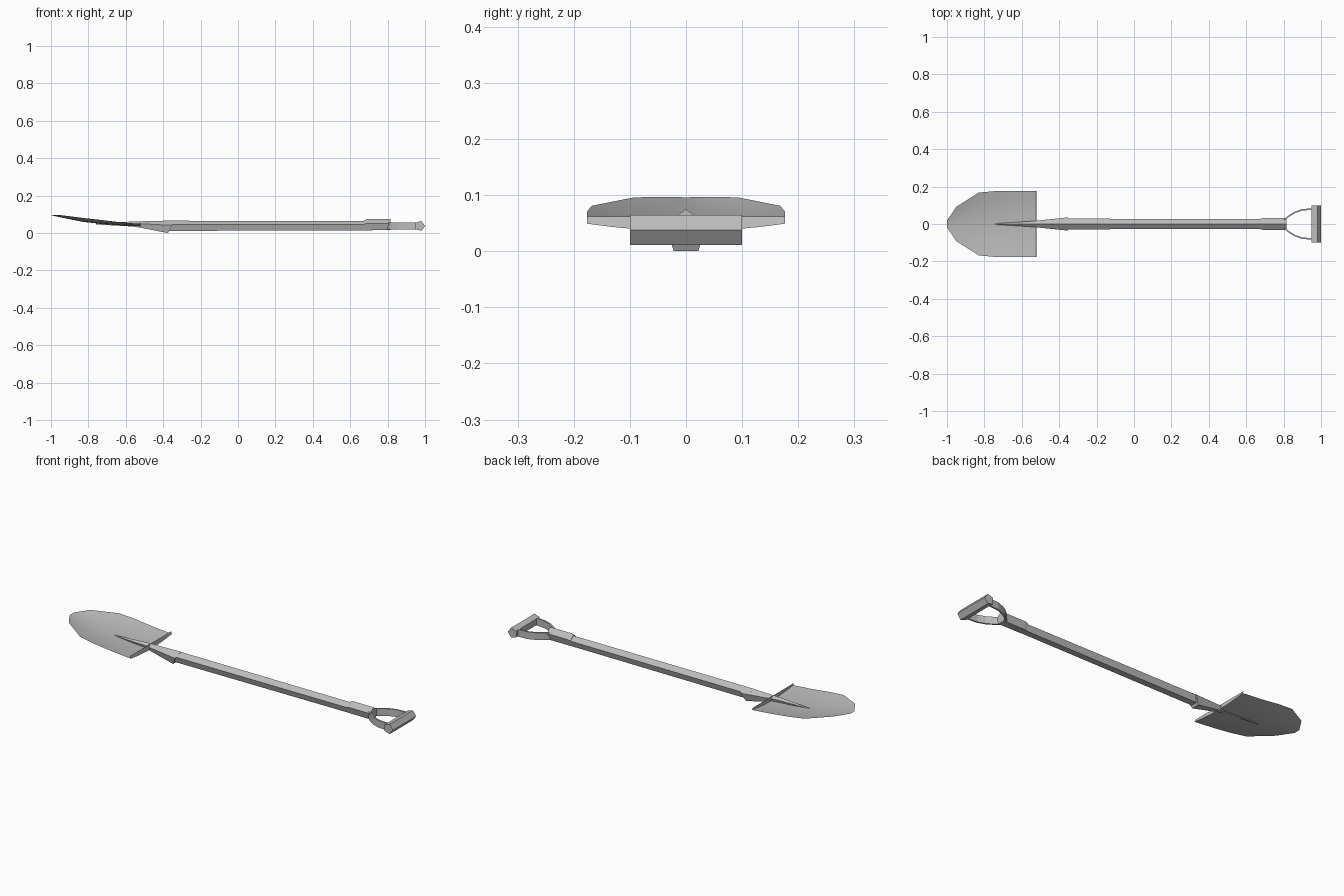
import bpy, bmesh, math

cube = bpy.data.objects.get("Cube")
if cube:
    bpy.data.objects.remove(cube)

steel = bpy.data.materials.new("plain grey")
GREY = (0.5, 0.5, 0.5, 1)
steel.diffuse_color = GREY
steel.use_nodes = True
steel.node_tree.nodes["Principled BSDF"].inputs["Base Color"].default_value = GREY


def finish(name, bm, smooth=False, recalc=True):
    if recalc:
        bmesh.ops.recalc_face_normals(bm, faces=bm.faces[:])
    mesh = bpy.data.meshes.new(name)
    bm.to_mesh(mesh)
    bm.free()
    mesh.materials.append(steel)
    obj = bpy.data.objects.new(name, mesh)
    bpy.context.scene.collection.objects.link(obj)
    if smooth:
        bpy.ops.object.select_all(action='DESELECT')
        obj.select_set(True)
        bpy.context.view_layer.objects.active = obj
        bpy.ops.object.shade_smooth_by_angle(angle=math.radians(35))
    return obj


def bridge(bm, rings, closed=True):
    for a, b in zip(rings, rings[1:]):
        n = len(a)
        for i in range(n if closed else n - 1):
            j = (i + 1) % n
            bm.faces.new((a[i], a[j], b[j], b[i]))


def five_sided_tube(name, stations):
    """Pentagonal tube along x; each station is (x, centre z, radius, end tilt)."""
    bm = bmesh.new()
    rings = []
    for x, z, r, tilt in stations:
        ring = []
        for k in range(5):
            a = math.tau * k / 5
            up = r * math.cos(a)
            ring.append(bm.verts.new((x + tilt * up, r * math.sin(a), z + up)))
        rings.append(ring)
    bridge(bm, rings)
    bm.faces.new(rings[0])
    bm.faces.new(rings[-1])
    return finish(name, bm)


# Shaft, collar and tapered socket
five_sided_tube("shaft", [(-0.40, 0.036, 0.030, 0), (0.72, 0.037, 0.028, 0)])
five_sided_tube("collar", [(0.675, 0.039, 0.029, 0), (0.69, 0.042, 0.033, 0),
                           (0.815, 0.042, 0.033, 0)])
five_sided_tube("socket", [(-0.76, 0.048, 0.002, 0), (-0.56, 0.047, 0.015, 0),
                           (-0.52, 0.044, 0.019, 0), (-0.36, 0.030, 0.037, 0.5)])

# Dished blade: stations of (x, half width, centre z, edge z), then the folded lip
blade_stations = [(-1.0, 0.018, 0.096, 0.097), (-0.95, 0.092, 0.084, 0.096),
                  (-0.83, 0.168, 0.060, 0.081), (-0.74, 0.176, 0.050, 0.071),
                  (-0.63, 0.176, 0.041, 0.058), (-0.52, 0.176, 0.036, 0.049)]
bm = bmesh.new()
rows = []
for x, half, mid, edge in blade_stations:
    row = []
    for k in range(-4, 5):
        t = k / 4
        # rounded outline at the tip
        row.append(bm.verts.new((x, t * half, mid + (edge - mid) * t * t)))
    rows.append(row)
rows.append([bm.verts.new((-0.525, v.co.y, 0.062)) for v in rows[-1]])
bridge(bm, rows, closed=False)
finish("blade", bm, smooth=True)

# Handle straps, bowed out from the collar to the grip
for side, label in ((1, "left"), (-1, "right")):
    path = [(0.80, 0.018), (0.825, 0.040), (0.86, 0.062), (0.90, 0.076), (0.96, 0.080)]
    bm = bmesh.new()
    rings = []
    for i, (x, y) in enumerate(path):
        x0, y0 = path[max(i - 1, 0)]
        x1, y1 = path[min(i + 1, len(path) - 1)]
        length = math.hypot(x1 - x0, y1 - y0)
        nx, ny = -(y1 - y0) / length, (x1 - x0) / length
        rings.append([bm.verts.new((x + nx * s * 0.004, side * (y + ny * s * 0.004), z))
                      for s, z in ((-1, 0.018), (1, 0.018), (1, 0.057), (-1, 0.057))])
    bridge(bm, rings)
    bm.faces.new(rings[0])
    bm.faces.new(rings[-1])
    finish(label + "_handle_strap", bm)

# Five-sided cross grip, ridge facing outward
bm = bmesh.new()
rings = []
for y in (-0.1, 0.1):
    rings.append([bm.verts.new((0.972 + 0.028 * math.cos(math.tau * k / 5), y,
                                0.038 + 0.028 * math.sin(math.tau * k / 5)))
                  for k in range(5)])
bridge(bm, rings)
for ring in rings:
    bm.faces.new(ring)
finish("grip", bm)
